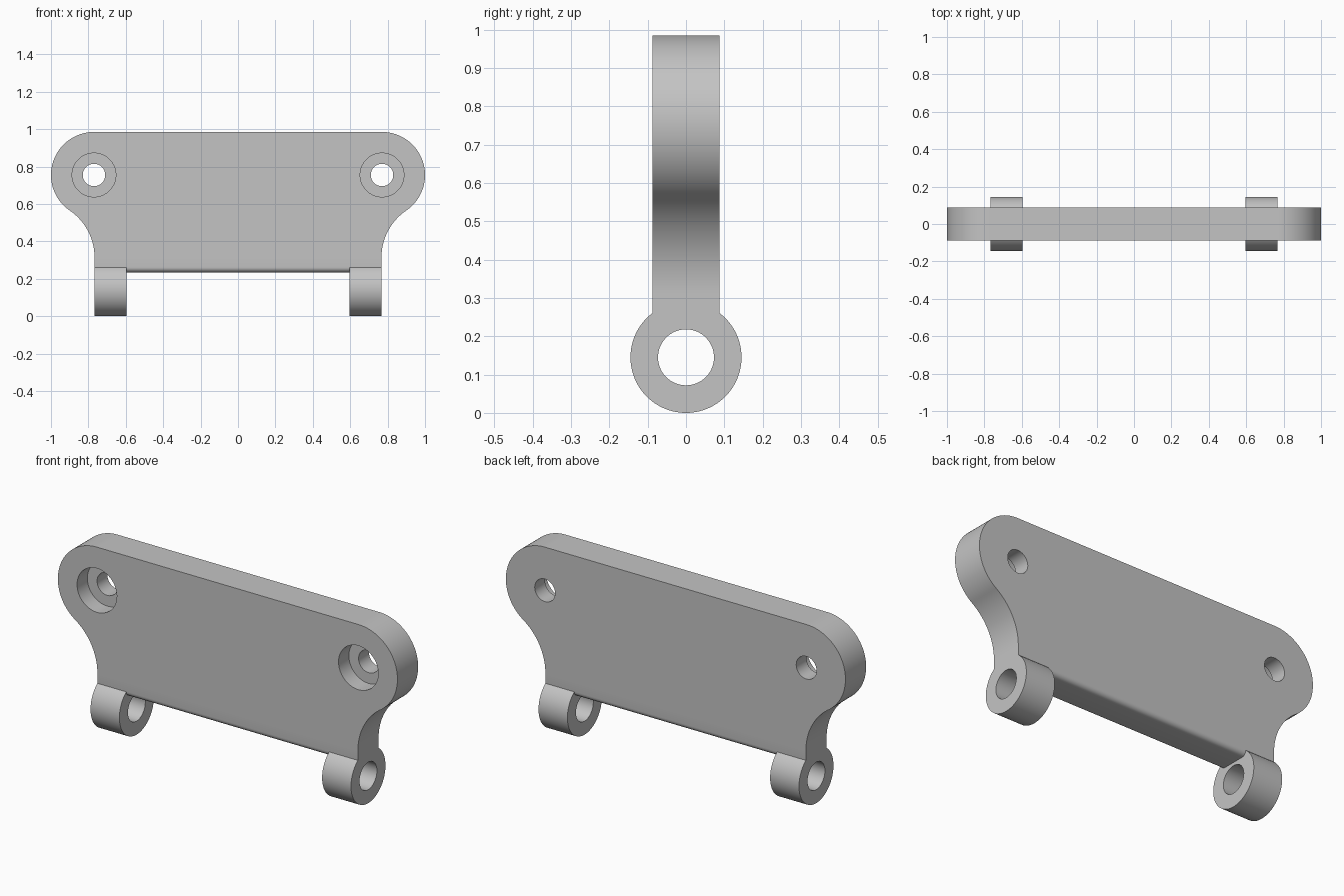
import bpy, bmesh
from math import sqrt, atan2, pi, sin, cos, radians

cube = bpy.data.objects.get("Cube")
if cube:
    bpy.data.objects.remove(cube, do_unlink=True)

HALF_T = 0.087                       # half plate thickness
EAR_X, EAR_Z, EAR_R = 0.77, 0.755, 0.23
NECK_X, NECK_R = 0.767, 0.305        # concave sides
BOTTOM, FILLET = 0.235, 0.026
KNUCKLE_R, BORE_R, KNUCKLE_IN = 0.145, 0.073, 0.597

steel = bpy.data.materials.new("plain_grey")
steel.use_nodes = True
GREY = (0.55, 0.55, 0.55, 1)
steel.diffuse_color = GREY
steel.node_tree.nodes["Principled BSDF"].inputs["Base Color"].default_value = GREY


def arc(cx, cz, r, a0, a1, n):
    return [(cx + r * cos(a0 + (a1 - a0) * i / n), cz + r * sin(a0 + (a1 - a0) * i / n))
            for i in range(n + 1)]


def cylinder(name, r, start, end, axis):
    """Closed cylinder between two points along the x or y axis."""
    mid = [(a + b) / 2 for a, b in zip(start, end)]
    length = sum(abs(b - a) for a, b in zip(start, end))
    rot = (0, pi / 2, 0) if axis == "x" else (pi / 2, 0, 0)
    bpy.ops.mesh.primitive_cylinder_add(vertices=96, radius=r, depth=length,
                                        location=mid, rotation=rot)
    obj = bpy.context.object
    obj.name = name
    obj.hide_render = True
    return obj


# Plate outline: bottom corner, neck, ear, then mirrored
neck_cx = NECK_X + NECK_R
neck_cz = EAR_Z - sqrt((NECK_R + EAR_R) ** 2 - (neck_cx - EAR_X) ** 2)
join = atan2(neck_cz - EAR_Z, neck_cx - EAR_X)
side = [(NECK_X, BOTTOM)]
side += arc(neck_cx, neck_cz, NECK_R, pi, join + pi, 28)
side += arc(EAR_X, EAR_Z, EAR_R, join, pi / 2, 56)[1:]
outline = side + [(-x, z) for x, z in reversed(side)]

bm = bmesh.new()
face = bm.faces.new([bm.verts.new((x, -HALF_T, z)) for x, z in outline])
ext = bmesh.ops.extrude_face_region(bm, geom=[face])
back = [v for v in ext["geom"] if isinstance(v, bmesh.types.BMVert)]
bmesh.ops.translate(bm, verts=back, vec=(0, 2 * HALF_T, 0))
bmesh.ops.recalc_face_normals(bm, faces=bm.faces)

# Rounded long edges along the bottom
low = [e for e in bm.edges if all(v.co.z < BOTTOM + 0.001 for v in e.verts)
       and e.calc_length() > 1]
bmesh.ops.bevel(bm, geom=low, offset=FILLET, segments=8, profile=0.5, affect="EDGES")
mesh = bpy.data.meshes.new("hinge_plate")
bm.to_mesh(mesh)
bm.free()
plate = bpy.data.objects.new("hinge_plate", mesh)
bpy.context.collection.objects.link(plate)

# Knuckles are joined on; pin bores, screw holes and counterbores are cut
steps = []
for s, tag in ((1, "left"), (-1, "right")):
    a, b = (s * KNUCKLE_IN, 0, KNUCKLE_R), (s * NECK_X, 0, KNUCKLE_R)
    steps.append(("UNION", cylinder(tag + "_knuckle", KNUCKLE_R, a, b, "x")))
    a, b = (s * (KNUCKLE_IN - 0.1), 0, KNUCKLE_R), (s * (NECK_X + 0.1), 0, KNUCKLE_R)
    steps.append(("DIFFERENCE", cylinder(tag + "_pin_bore", BORE_R, a, b, "x")))
    hole = cylinder(tag + "_screw_hole", 0.06,
                    (s * EAR_X, -0.2, EAR_Z), (s * EAR_X, 0.2, EAR_Z), "y")
    recess = cylinder(tag + "_counterbore", 0.117,
                      (s * EAR_X, -0.2, EAR_Z), (s * EAR_X, 0, EAR_Z), "y")
    steps += [("DIFFERENCE", recess), ("DIFFERENCE", hole)]

for op, helper in steps:
    mod = plate.modifiers.new(helper.name, "BOOLEAN")
    mod.operation, mod.object, mod.solver = op, helper, "EXACT"

bpy.ops.object.select_all(action="DESELECT")
bpy.context.view_layer.objects.active = plate
plate.select_set(True)
for mod in list(plate.modifiers):
    bpy.ops.object.modifier_apply(modifier=mod.name)
for op, helper in steps:
    bpy.data.objects.remove(helper, do_unlink=True)

plate.data.materials.clear()
plate.data.materials.append(steel)
for p in plate.data.polygons:
    p.material_index = 0
bpy.ops.object.shade_smooth_by_angle(angle=radians(25))
